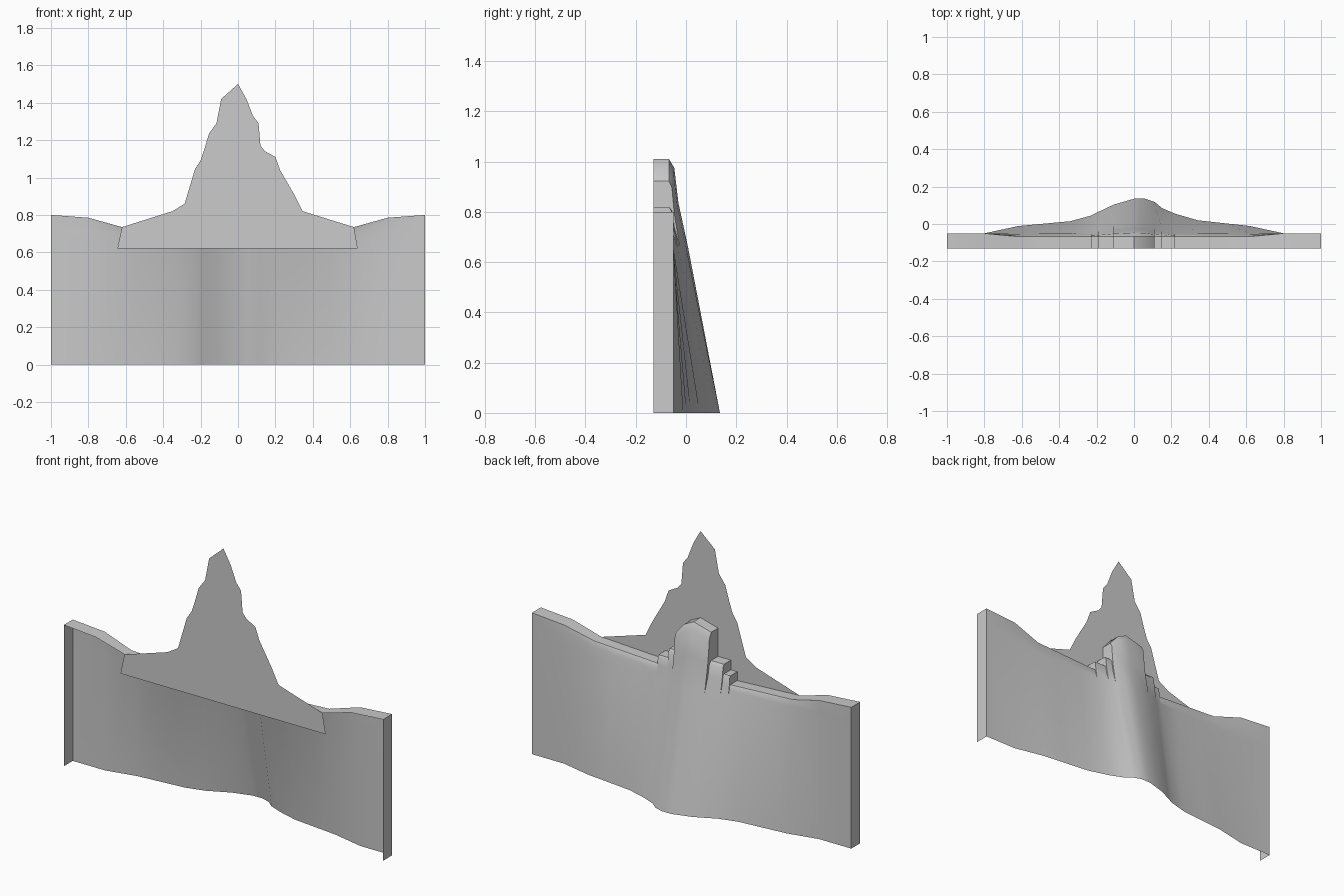
import bpy, bmesh, math

if "Cube" in bpy.data.objects:
    bpy.data.objects.remove(bpy.data.objects["Cube"])

FRONT = -0.13


def lerp(pts, x):
    """Piecewise linear lookup in a list of (x, value)."""
    for (x0, v0), (x1, v1) in zip(pts, pts[1:]):
        if x0 <= x <= x1 and x1 > x0:
            return v0 + (v1 - v0) * (x - x0) / (x1 - x0)
    return pts[-1][1]


def make_object(name, bm):
    me = bpy.data.meshes.new(name)
    bm.to_mesh(me)
    bm.free()
    ob = bpy.data.objects.new(name, me)
    bpy.context.collection.objects.link(ob)
    return ob


# Top edge of the wall, stepped around the middle (repeated x = riser)
top = [(-1, .80), (-.8, .785), (-.62, .735), (-.23, .715), (-.23, .765),
       (-.19, .765), (-.19, .82), (-.11, .82), (-.11, .98), (0, 1.01),
       (.06, .98), (.11, .922), (.11, .82), (.15, .82), (.15, .765),
       (.22, .765), (.22, .715), (.62, .735), (.8, .785), (1, .80)]
# Depth of the back surface at the ground, at mid height and at the top edge
foot = [(-1, -.05), (-.8, -.05), (-.63, -.012), (-.34, .015), (-.23, .045),
        (-.19, .065), (-.11, .103), (0, .135), (.06, .135), (.11, .118),
        (.15, .085), (.22, .055), (.34, .02), (.63, -.012), (.8, -.05), (1, -.05)]
middle = [(-1, -.05), (-.8, -.05), (-.62, -.053), (-.23, -.05), (-.11, -.01),
          (0, .008), (.06, 0), (.11, -.025), (.22, -.05), (.62, -.053),
          (.8, -.05), (1, -.05)]
rim = [(-1, -.05), (-.8, -.05), (-.62, -.068), (.62, -.068), (.8, -.05), (1, -.05)]


def column(x, zt):
    yb, ym, yt = (lerp(p, x) for p in (foot, middle, rim))
    pts = [(x, yb, 0), (x, ym, .66)]
    for fz, fy in ((.5, .5), (.9, .72), (1, 1)):
        pts.append((x, ym + (yt - ym) * fy, .66 + (zt - .66) * fz))
    return pts + [(x, FRONT, zt)]


# Wall: open-fronted shell with curved back, top strip and end strips
cols = [(x, z) for x, z in top]
for x in (-.5, -.34, .34, .5):
    cols.append((x, lerp(top, x)))
outer_left = sorted([c for c in cols if c[0] < -.23])
outer_right = sorted([c for c in cols if c[0] > .22])
cols = outer_left + [c for c in top if -.23 <= c[0] <= .22] + outer_right
grid = [column(x, z) for x, z in cols]
grid.insert(0, [(x, FRONT, z) for x, y, z in grid[0]])
grid.append([(x, FRONT, z) for x, y, z in grid[-1]])

bm = bmesh.new()
vs = [[bm.verts.new(p) for p in col] for col in grid]
for a, b in zip(vs, vs[1:]):
    for i in range(len(a) - 1):
        bm.faces.new((a[i], a[i + 1], b[i + 1], b[i]))
bmesh.ops.remove_doubles(bm, verts=bm.verts, dist=1e-4)
bmesh.ops.dissolve_degenerate(bm, edges=bm.edges, dist=1e-4)
wall = make_object("wall", bm)
bpy.context.view_layer.objects.active = wall
wall.select_set(True)
bpy.ops.object.shade_smooth_by_angle(angle=math.radians(35))

# Flat peaked panel across the front of the wall
outline = [(-.645, .62), (.64, .62), (.62, .735), (.345, .82), (.3, .91),
           (.225, 1.04), (.2, 1.11), (.145, 1.14), (.12, 1.17), (.11, 1.29),
           (.08, 1.33), (.045, 1.42), (0, 1.5), (-.09, 1.42), (-.115, 1.29),
           (-.155, 1.235), (-.18, 1.15), (-.2, 1.09), (-.23, 1.045),
           (-.285, .86), (-.35, .82), (-.62, .735)]
bm = bmesh.new()
bm.faces.new([bm.verts.new((x, FRONT, z)) for x, z in outline])
make_object("peaked_panel", bm)
